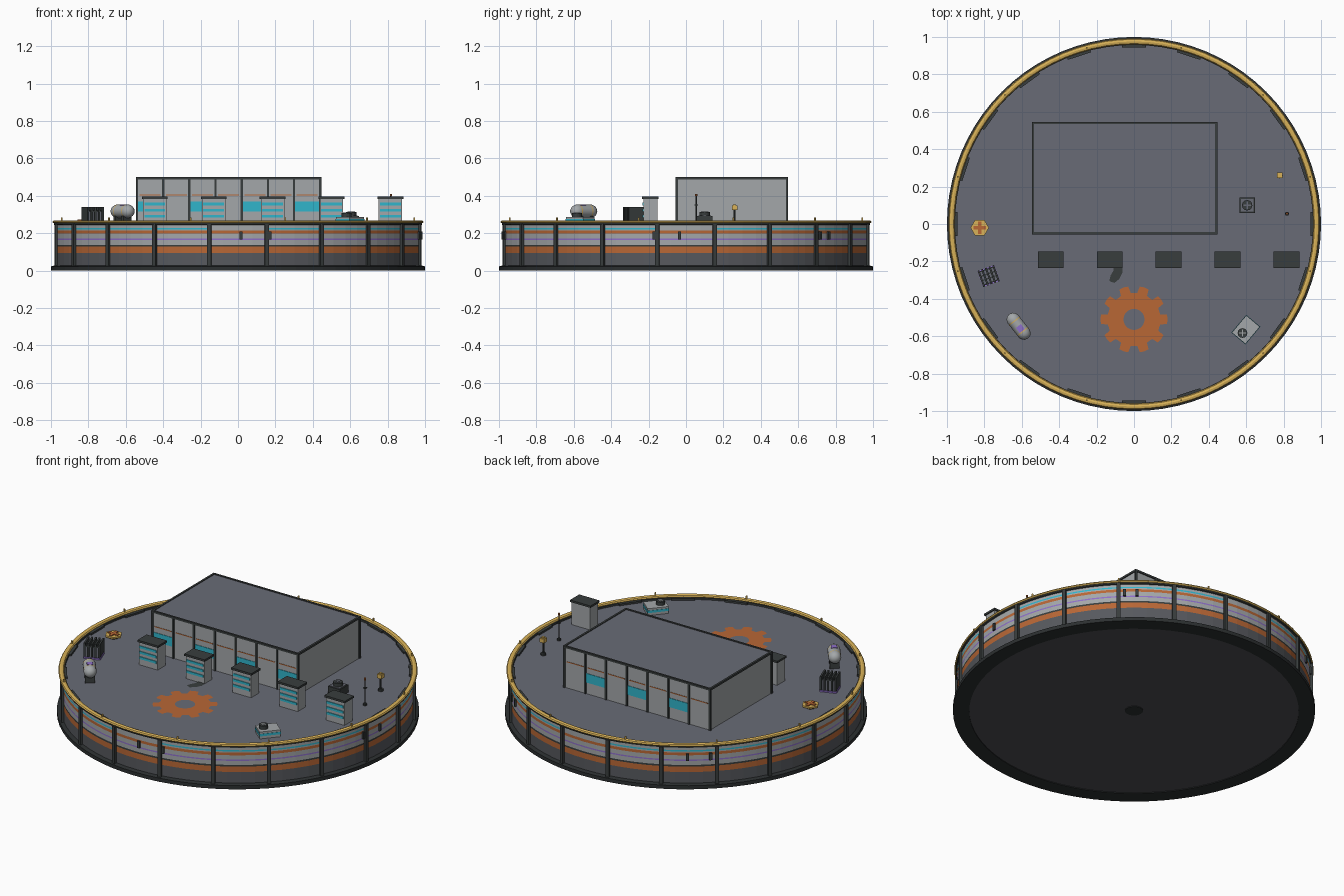
import bpy, bmesh
from math import sin, cos, pi, radians, degrees, atan2
from mathutils import Matrix, Vector

cube = bpy.data.objects.get("Cube")
if cube:
    bpy.data.objects.remove(cube)


def material(name, rgb):
    m = bpy.data.materials.new(name)
    m.use_nodes = True
    m.diffuse_color = (*rgb, 1)
    m.node_tree.nodes["Principled BSDF"].inputs["Base Color"].default_value = (*rgb, 1)
    return m


DECK = material("deck grey", (.14, .148, .18))
LIGHT = material("light grey", (.37, .39, .4))
ORANGE = material("rust orange", (.48, .135, .036))
GOLD = material("gold", (.7, .45, .1))
CYAN = material("cyan", (.03, .46, .6))
PURPLE = material("purple", (.27, .16, .58))
DARK = material("dark grey", (.04, .047, .047))
BLACK = material("near black", (.025, .029, .03))
UNDER = material("underside grey", (.075, .077, .087))
LOWER = material("lower wall grey", (.095, .1, .112))

FLOOR = .245


def finish(name, bm, mats):
    bmesh.ops.recalc_face_normals(bm, faces=bm.faces)
    mesh = bpy.data.meshes.new(name)
    bm.to_mesh(mesh)
    bm.free()
    for m in mats:
        mesh.materials.append(m)
    ob = bpy.data.objects.new(name, mesh)
    bpy.context.collection.objects.link(ob)
    return ob


def boxes(name, mat, items):
    """Boxes given as (centre, size, turn about z in radians)."""
    bm = bmesh.new()
    for loc, size, turn in items:
        mx = Matrix.Translation(loc) @ Matrix.Rotation(turn, 4, 'Z') @ Matrix.Diagonal((*size, 1))
        bmesh.ops.create_cube(bm, size=1, matrix=mx)
    return finish(name, bm, [mat])


def lathe(name, profile, sides, loc=(0, 0, 0), rot=(0, 0, 0), smooth=False):
    """Turned shape: (radius, height, material of the strip up to the next point)."""
    bm = bmesh.new()
    mats = list(dict.fromkeys(p[2] for p in profile))
    rings = []
    for r, z, _ in profile:
        n = 1 if r == 0 else sides
        rings.append([bm.verts.new((r * cos(2 * pi * i / sides), r * sin(2 * pi * i / sides), z))
                      for i in range(n)])
    for a, b, p in zip(rings, rings[1:], profile):
        for i in range(sides):
            j = (i + 1) % sides
            quad = [a[i % len(a)], a[j % len(a)], b[j % len(b)], b[i % len(b)]]
            f = bm.faces.new(list(dict.fromkeys(quad)))
            f.material_index = mats.index(p[2])
            f.smooth = smooth
    ob = finish(name, bm, mats)
    ob.location, ob.rotation_euler = loc, rot
    return ob


def drum(name, mat, r, z0, z1, x, y, sides=12):
    return lathe(name, [(0, z0, mat), (r, z0, mat), (r, z1, mat), (0, z1, mat)], sides, (x, y, 0))


def plate(name, mat, rows, z):
    """Flat strip between matching inner and outer outlines."""
    bm = bmesh.new()
    vs = [[bm.verts.new((*p, z)) for p in row] for row in rows]
    n = len(vs[0])
    for i in range(n):
        j = (i + 1) % n
        bm.faces.new((vs[0][i], vs[1][i], vs[1][j], vs[0][j]))
    return finish(name, bm, [mat])


def polar(r, deg, z):
    return (r * cos(radians(deg)), r * sin(radians(deg)), z)


# Round platform with striped wall
W = .978
platform = lathe("platform", [
    (0, .004, UNDER), (.91, .004, BLACK), (.91, 0, BLACK), (1, 0, BLACK), (1, .022, BLACK),
    (W, .028, LOWER), (W, .095, ORANGE), (W, .128, DARK), (W, .138, LIGHT),
    (W, .163, PURPLE), (W, .171, LIGHT), (W, .197, ORANGE), (W, .213, LIGHT),
    (W, .22, CYAN), (W, .228, LIGHT), (W, .243, DARK), (.985, .246, DARK), (.985, .256, DARK),
    (.957, .256, DARK), (.957, FLOOR, DECK), (0, FLOOR, DECK)], 80)
# The bays facing the four sides have no cyan strip
slots = list(platform.data.materials)
for f in platform.data.polygons:
    angle = degrees(atan2(f.center.y, f.center.x)) % 90
    if slots[f.material_index] == CYAN and min(angle, 90 - angle) < 9:
        f.material_index = slots.index(LIGHT)
drum("underside_hub", BLACK, .05, 0, .006, 0, 0, 16)

# Gold rail on the rim
lathe("rim_rail", [(.976 + .016 * cos(t * pi / 4), .26 + .009 * sin(t * pi / 4), GOLD)
                   for t in range(9)], 80)
boxes("wall_ribs", DARK, [(polar(.981, 9 + 18 * k, .137), (.022, .022, .225), radians(9 + 18 * k))
                          for k in range(20)])
boxes("rim_inner_plates", DARK, [(polar(.953, 18 * k, .25), (.018, .13, .012), radians(18 * k))
                                 for k in range(20)])
boxes("rail_posts", GOLD, [(polar(.976, 15 + 30 * k, .274), (.008, .008, .022), radians(15 + 30 * k))
                           for k in range(12)])
boxes("wall_fittings", DARK, [(polar(.98, a, .188), (.014, .016, .042), radians(a))
                              for a in (-89, -80, -10, -2, 47, 51, 125.5, 133)])

# Main hall
X0, X1, Y0, Y1, TOP = -.54, .44, -.05, .54, .494
CX, CY, SX, SY = (X0 + X1) / 2, (Y0 + Y1) / 2, X1 - X0, Y1 - Y0
MID = (FLOOR + TOP) / 2
boxes("hall_walls", LIGHT, [((CX, CY, MID), (SX, SY, TOP - FLOOR), 0)])
boxes("hall_roof", DECK, [((CX, CY, TOP), (SX - .01, SY - .01, .004), 0)])
step = SX / 7
boxes("hall_ribs", DARK, [((X0 + step * i, y, MID), (.012, .012, TOP - FLOOR), 0)
                          for i in range(8) for y in (Y0, Y1)])
boxes("hall_roof_trim", DARK,
      [((CX, y, TOP), (SX + .012, .012, .012), 0) for y in (Y0, Y1)] +
      [((x, CY, TOP), (.012, SY + .012, .012), 0) for x in (X0, X1)])
windows = [(i, Y0) for i in range(0, 7, 2)] + [(i, Y1) for i in range(1, 7, 2)]
boxes("hall_windows", CYAN, [((X0 + step * (i + .5), y, .342), (step - .012, .006, .055), 0)
                             for i, y in windows])
boxes("hall_stripe", ORANGE, [((X0 + step * (i + .5), y, .404), (step * .8, .004, .005), 0)
                              for i in range(7) for y in (Y0, Y1)])

# Row of kiosks
kx = [-.445 + .315 * i for i in range(5)]
boxes("kiosks", LIGHT, [((x, -.19, .315), (.125, .075, .14), 0) for x in kx])
boxes("kiosk_caps", DARK, [((x, -.19, .39), (.138, .088, .012), 0) for x in kx])
boxes("kiosk_stripes", CYAN, [((x, -.229, z), (.112, .006, .014), 0)
                              for x in kx for z in (.29, .323, .356)])

# Painted gear on the deck, ten teeth
inner, outer = [], []
for k in range(10):
    for off, r in ((-11, .143), (-8, .178), (0, .18), (8, .178), (11, .143), (18, .141)):
        a = 36 * k + off
        outer.append((polar(r, a, 0)[0], polar(r, a, 0)[1] - .51))
        inner.append((polar(.056, a, 0)[0], polar(.056, a, 0)[1] - .51))
plate("deck_gear", ORANGE, [inner, outer], FLOOR + .003)

# Dark bent patch on the deck
arc = [(-.062, -.225), (-.062, -.26), (-.08, -.295), (-.105, -.315),
       (-.132, -.305), (-.125, -.275), (-.11, -.25), (-.11, -.225)]
mid = [(-.093, -.265)] * len(arc)
plate("deck_patch", DARK, [mid, arc], FLOOR + .003)

# Storage tank on a cradle, with a coloured patch on top
R = .036
TANK = Vector((-.617, -.547, .317))
turn = radians(38)
tank = [(0, -.082, LIGHT), (.018, -.078, LIGHT), (.03, -.066, LIGHT), (R, -.05, LIGHT),
        (R, -.038, GOLD), (R, -.033, LIGHT), (R, .033, GOLD), (R, .038, LIGHT),
        (R, .05, LIGHT), (.03, .066, LIGHT), (.018, .078, LIGHT), (0, .082, LIGHT)]
lathe("storage_tank", tank, 20, TANK, (pi / 2, 0, turn), True)
along = Vector((sin(turn), -cos(turn), 0))
boxes("tank_patch", PURPLE, [(TANK + along * .015 + Vector((0, 0, R - .002)),
                              (.034, .034, .006), turn)])
boxes("tank_legs", DARK, [(TANK + along * s + Vector((0, 0, -.049)), (.055, .016, .046), turn)
                          for s in (-.035, .035)])

# Finned radiator
turn = radians(20)
RAD = Vector((-.777, -.278, 0))


def radiator_at(x, y, z):
    return RAD + Matrix.Rotation(turn, 3, 'Z') @ Vector((x, y, z))


boxes("radiator_base", PURPLE, [(radiator_at(0, 0, .249), (.096, .09, .008), turn)])
boxes("radiator_core", DECK, [(radiator_at(0, 0, .284), (.088, .076, .064), turn)])
boxes("radiator_fins", DARK, [(radiator_at(-.042 + .021 * i, 0, .298), (.01, .092, .082), turn)
                              for i in range(5)])
boxes("radiator_bars", DARK, [(radiator_at(0, y, .318), (.09, .007, .008), turn)
                              for y in (-.036, -.012, .012, .036)])

# Hexagonal valve with a cross handle
drum("valve_base", DARK, .025, FLOOR, .262, -.825, -.02, 6)
drum("valve_plate", GOLD, .049, .258, .268, -.825, -.02, 6)
boxes("valve_cross", ORANGE, [((-.825, -.02, .27), s, 0)
                              for s in ((.066, .018, .007), (.018, .066, .007))])

# Cooling unit
turn = radians(50)
boxes("cooler_body", LIGHT, [((.598, -.565, .266), (.12, .095, .042), turn)])
boxes("cooler_band", CYAN, [((.598, -.565, .268), (.124, .099, .014), turn)])
drum("cooler_fan", DARK, .026, .285, .308, .58, -.583)
boxes("cooler_fan_blades", LIGHT, [((.58, -.583, .308), (.036, .006, .004), a) for a in (0, pi / 2)])

# Roof vent
boxes("vent_box", DARK, [((.605, .1, .268), (.082, .082, .046), 0)])
boxes("vent_lid", DECK, [((.605, .1, .292), (.068, .068, .005), 0)])
drum("vent_fan", DARK, .028, .292, .314, .605, .1)
boxes("vent_fan_blades", DECK, [((.605, .1, .314), (.04, .007, .004), a) for a in (0, pi / 2)])

# Antenna and lamp
drum("antenna_foot", DARK, .011, FLOOR, .256, .818, .055, 8)
drum("antenna_pole", DARK, .004, FLOOR, .402, .818, .055, 6)
boxes("antenna_bar", DARK, [((.818, .055, .35), (.018, .018, .004), 0)])
drum("antenna_tip", ORANGE, .006, .398, .41, .818, .055, 8)
drum("lamp_foot", DARK, .016, FLOOR, .257, .78, .26, 8)
drum("lamp_pole", DARK, .006, FLOOR, .33, .78, .26, 6)
boxes("lamp_head", GOLD, [((.78, .26, .336), (.03, .03, .024), 0)])
boxes("lamp_cap", GOLD, [((.78, .26, .35), (.016, .016, .008), 0)])
